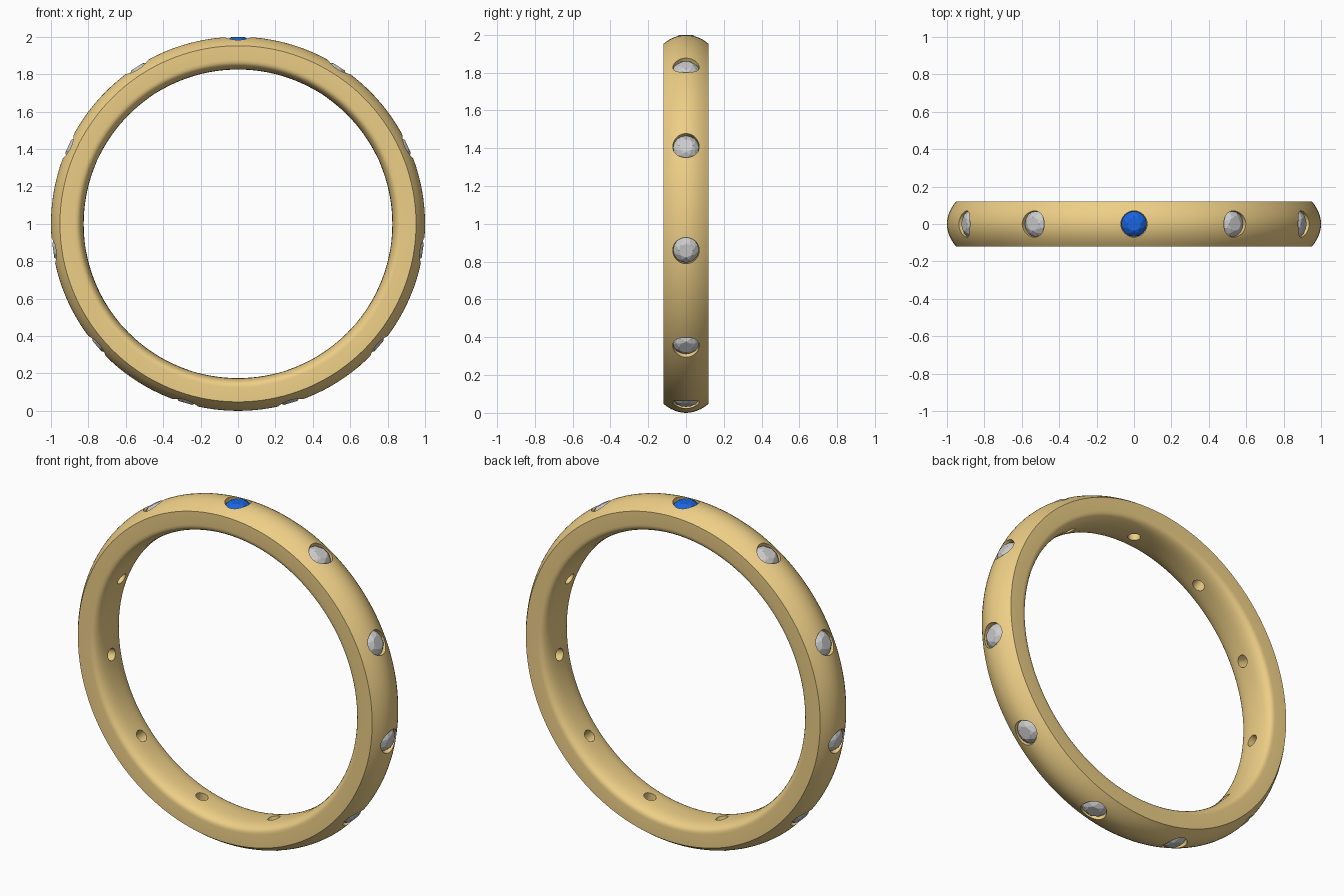
import bpy, bmesh
from math import sin, cos, pi, tau, radians
from mathutils import Matrix, Vector

if "Cube" in bpy.data.objects:
    bpy.data.objects.remove(bpy.data.objects["Cube"])

STONES = 11


def material(name, rgb):
    m = bpy.data.materials.new(name)
    m.diffuse_color = (*rgb, 1)
    m.use_nodes = True
    m.node_tree.nodes["Principled BSDF"].inputs["Base Color"].default_value = m.diffuse_color
    return m


def make_object(name, bm, mat=None):
    bmesh.ops.recalc_face_normals(bm, faces=bm.faces)
    me = bpy.data.meshes.new(name)
    bm.to_mesh(me)
    bm.free()
    ob = bpy.data.objects.new(name, me)
    bpy.context.collection.objects.link(ob)
    if mat:
        me.materials.append(mat)
    return ob


def bridge(bm, a, b):
    n = len(a)
    for i in range(n):
        bm.faces.new((a[i], a[(i + 1) % n], b[(i + 1) % n], b[i]))


def circle(bm, r, z, n, offset=0.0):
    return [bm.verts.new((r * cos(tau * (i + offset) / n),
                          r * sin(tau * (i + offset) / n), z)) for i in range(n)]


def seat_matrix(i):
    # stone axis points radially out of the band
    return Matrix.Translation((0, 0, 1)) @ Matrix.Rotation(tau * i / STONES, 4, 'Y')


gold = material("gold", (0.85, 0.62, 0.24))
blue = material("blue_stone", (0.01, 0.13, 0.75))

# Band: domed outside, flat sides, rounded comfort-fit inside
W = 0.12
profile = []
for k in range(13):
    y = -W + 2 * W * k / 12
    profile.append((1.0 - 0.048 * (y / W) ** 2, y))
for k in range(17):
    a = pi * k / 16
    c, s = cos(a), sin(a)
    y = W * (1 if c > 0 else -1) * abs(c) ** 0.8
    profile.append((0.875 - 0.05 * s ** 0.8, y))
bm = bmesh.new()
N = 144
rings = [[bm.verts.new((r * sin(tau * i / N), y, 1 + r * cos(tau * i / N)))
          for r, y in profile] for i in range(N)]
for i in range(N):
    bridge(bm, rings[i], rings[(i + 1) % N])
band = make_object("band", bm, gold)

# Stone seats: wide bore, tapered seat, narrow through hole
bm = bmesh.new()
for i in range(STONES):
    loops = [circle(bm, r, z, 32) for r, z in
             ((0.07, 1.05), (0.07, 0.955), (0.034, 0.905), (0.034, 0.78))]
    for a, b in zip(loops, loops[1:]):
        bridge(bm, a, b)
    bm.faces.new(loops[0])
    bm.faces.new(loops[-1])
    bmesh.ops.transform(bm, matrix=seat_matrix(i), verts=[v for l in loops for v in l])
cutter = make_object("seat_cutter", bm)
cutter.hide_render = True
mod = band.modifiers.new("seats", 'BOOLEAN')
mod.operation = 'DIFFERENCE'
mod.solver = 'EXACT'
mod.object = cutter
bpy.context.view_layer.objects.active = band
band.select_set(True)
bpy.ops.object.modifier_apply(modifier="seats")
bpy.data.objects.remove(cutter)
bpy.ops.object.shade_smooth_by_angle(angle=radians(30))


# Round brilliant: table, star and kite facets, girdle, pavilion
def stone(i):
    bm = bmesh.new()
    table = circle(bm, 0.037, 0.998, 8)
    mid = circle(bm, 0.053, 0.989, 8, 0.5)
    top = circle(bm, 0.068, 0.972, 16)
    low = circle(bm, 0.068, 0.967, 16)
    culet = bm.verts.new((0, 0, 0.912))
    bm.faces.new(table)
    bridge(bm, top, low)
    for k in range(8):
        j = (k + 1) % 8
        bm.faces.new((table[k], mid[k], table[j]))
        bm.faces.new((table[k], mid[k - 1], top[2 * k], mid[k]))
        bm.faces.new((mid[k], top[2 * k], top[2 * k + 1]))
        bm.faces.new((mid[k], top[2 * k + 1], top[(2 * k + 2) % 16]))
    for k in range(16):
        bm.faces.new((low[k], low[(k + 1) % 16], culet))
    bm.transform(seat_matrix(i))
    make_object("centre_stone" if i == 0 else f"stone_{i}", bm, blue if i == 0 else None)


for i in range(STONES):
    stone(i)
